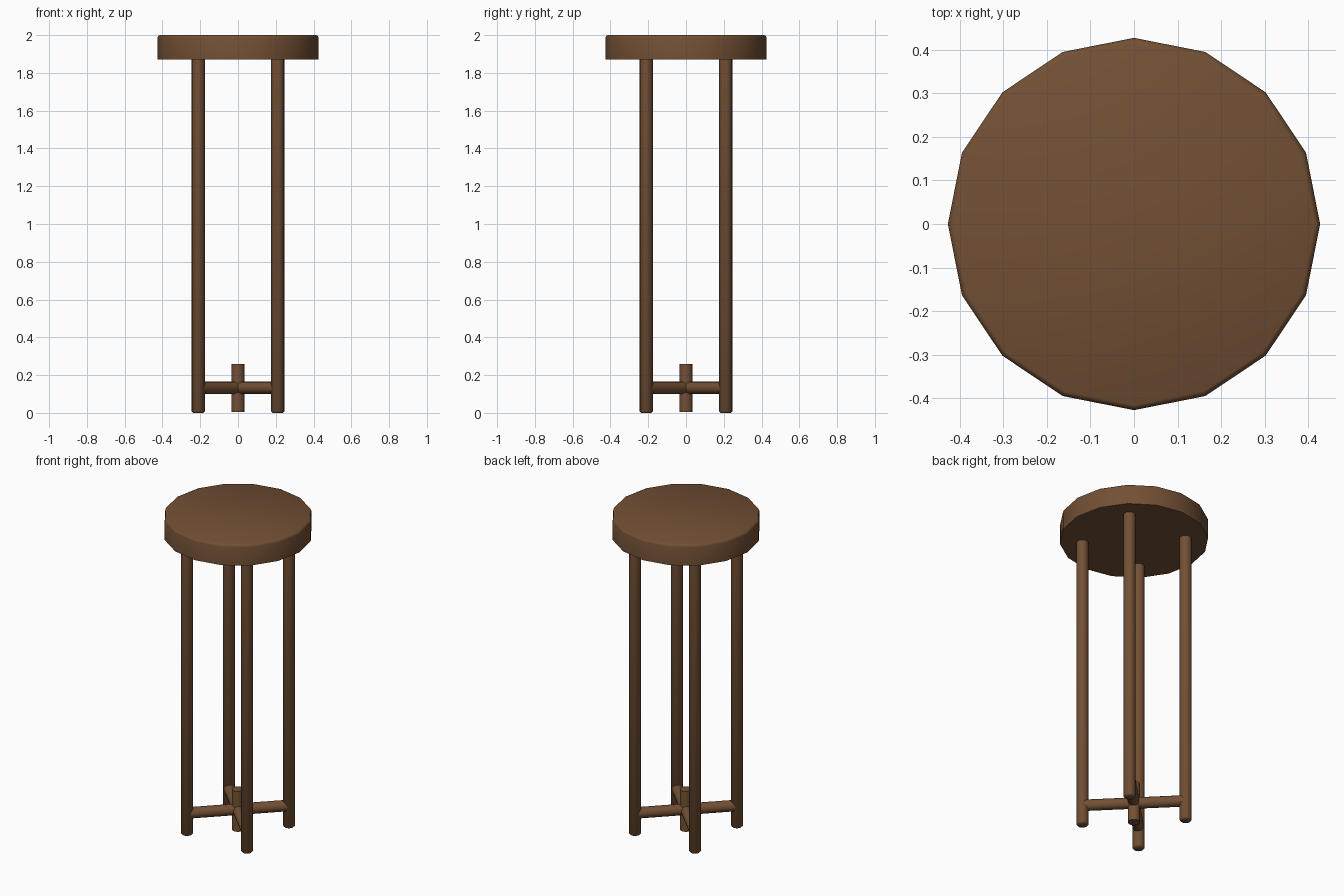
import bpy, bmesh, math
from mathutils import Matrix, Vector

if "Cube" in bpy.data.objects:
    bpy.data.objects.remove(bpy.data.objects["Cube"])

wood = bpy.data.materials.new("brown_wood")
wood.diffuse_color = (0.17, 0.08, 0.035, 1)
wood.use_nodes = True
wood.node_tree.nodes["Principled BSDF"].inputs["Base Color"].default_value = wood.diffuse_color


def lathe(name, profile, sides, matrix=Matrix()):
    """Spin (radius, height) points about z into a closed solid."""
    bm = bmesh.new()
    rings = []
    for r, z in profile:
        rings.append([bm.verts.new((r * math.cos(2 * math.pi * i / sides),
                                    r * math.sin(2 * math.pi * i / sides), z))
                      for i in range(sides)])
    for a, b in zip(rings, rings[1:]):
        for i in range(sides):
            j = (i + 1) % sides
            bm.faces.new((a[i], a[j], b[j], b[i]))
    bm.faces.new(rings[0][::-1])
    bm.faces.new(rings[-1])
    bm.transform(matrix)
    mesh = bpy.data.meshes.new(name)
    bm.to_mesh(mesh)
    bm.free()
    mesh.materials.append(wood)
    obj = bpy.data.objects.new(name, mesh)
    bpy.context.collection.objects.link(obj)
    bpy.ops.object.select_all(action='DESELECT')
    obj.select_set(True)
    bpy.context.view_layer.objects.active = obj
    bpy.ops.object.shade_smooth_by_angle(angle=math.radians(60))
    return obj


# Seat: 16-sided disc with a softened top rim
lathe("seat", [(0.427, 1.87), (0.427, 1.985), (0.423, 1.996), (0.415, 2.0)], 16)

# Four straight legs with softened feet
P = 0.21
leg = [(0.028, 0), (0.035, 0.008), (0.035, 1.875)]
for depth, y in (("front", -P), ("back", P)):
    for side, x in (("left", -P), ("right", P)):
        lathe(f"{depth}_{side}_leg", leg, 16, Matrix.Translation((x, y, 0)))

# Two crossed diagonal stretchers
half = P * math.sqrt(2) - 0.015
bar = [(0.033, -half), (0.033, half)]
for name, d in (("stretcher_a", (1, 1, 0)), ("stretcher_b", (1, -1, 0))):
    turn = Vector(d).to_track_quat('Z', 'Y').to_matrix().to_4x4()
    lathe(name, bar, 16, Matrix.Translation((0, 0, 0.132)) @ turn)

# Short post where the stretchers cross
lathe("centre_post", [(0.035, 0.005), (0.035, 0.26)], 16)
